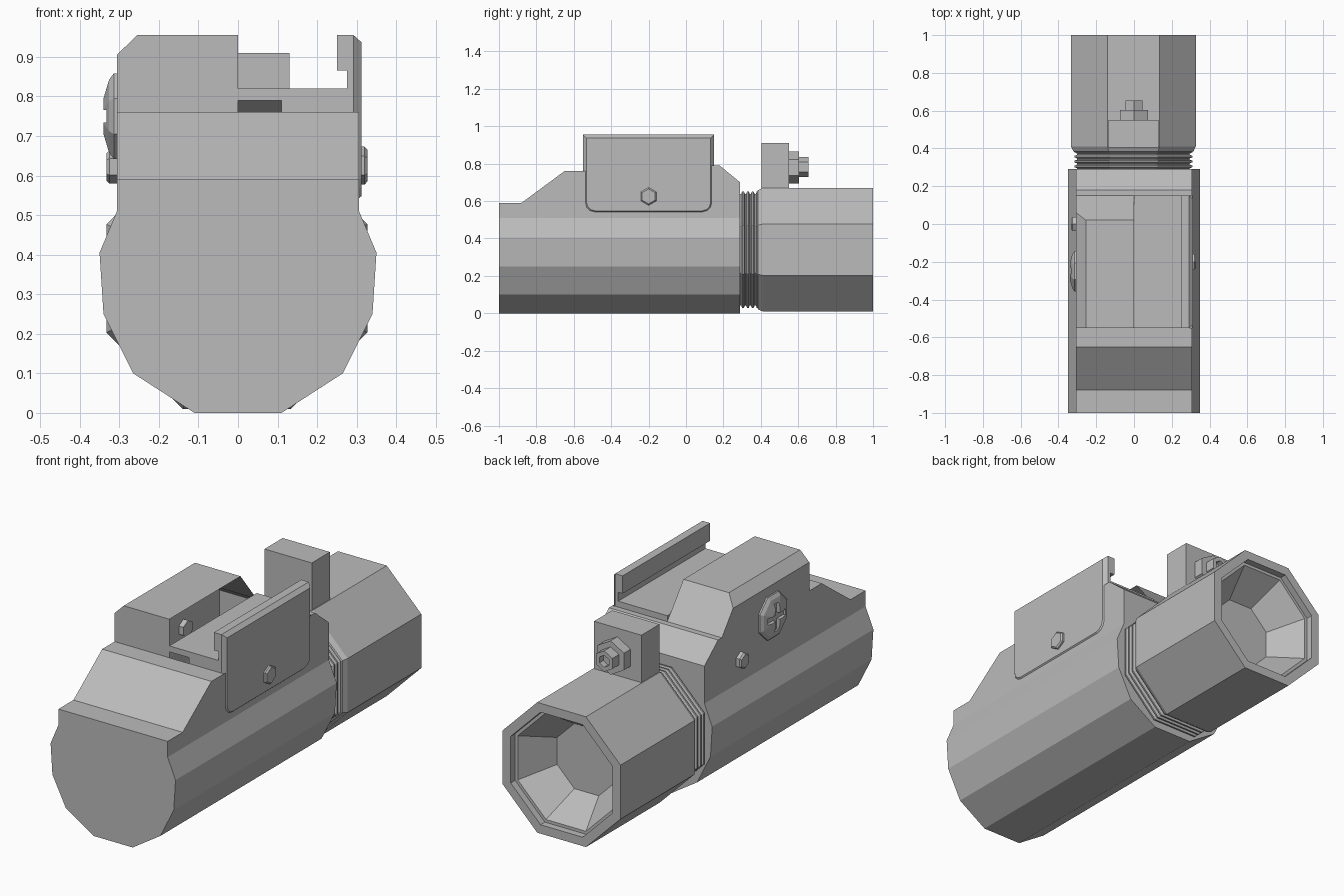
import bpy, bmesh
from math import sin, cos, pi

cube = bpy.data.objects.get("Cube")
if cube:
    bpy.data.objects.remove(cube, do_unlink=True)

grey = bpy.data.materials.new("plain_grey")
grey.use_nodes = True
grey.diffuse_color = (0.5, 0.5, 0.5, 1)
grey.node_tree.nodes["Principled BSDF"].inputs["Base Color"].default_value = (0.5, 0.5, 0.5, 1)


def build(name, polygons):
    """Make an object from polygons given as lists of points."""
    bm = bmesh.new()
    for poly in polygons:
        bm.faces.new([bm.verts.new(p) for p in poly])
    bmesh.ops.remove_doubles(bm, verts=bm.verts, dist=0.0005)
    bmesh.ops.recalc_face_normals(bm, faces=bm.faces)
    mesh = bpy.data.meshes.new(name)
    bm.to_mesh(mesh)
    bm.free()
    mesh.materials.append(grey)
    obj = bpy.data.objects.new(name, mesh)
    bpy.context.scene.collection.objects.link(obj)
    return obj


def loft(name, loops):
    """Skin a row of equal loops and cap both ends."""
    polys = [loops[0], loops[-1]]
    for a, b in zip(loops, loops[1:]):
        for i in range(len(a)):
            j = (i + 1) % len(a)
            polys.append([a[i], a[j], b[j], b[i]])
    return build(name, polys)


def box(name, x, y, z):
    return loft(name, [[(x[0], y[0], h), (x[1], y[0], h), (x[1], y[1], h), (x[0], y[1], h)] for h in z])


def turned(name, axis, sides, centre, profile, flat_top=False):
    """Turn a (radius, position) profile; flat_top measures radius to the flats."""
    u0, z0 = centre
    phase = pi / sides if flat_top else 0
    grow = 1 / cos(pi / sides) if flat_top else 1
    loops = []
    for r, t in profile:
        loop = []
        for i in range(sides):
            a = phase + 2 * pi * i / sides
            u, z = u0 + r * grow * sin(a), z0 + r * grow * cos(a)
            loop.append((u, t, z) if axis == "y" else (t, u, z))
        loops.append(loop)
    return loft(name, loops)


# Body shell: faceted belly, flat cheeks and stepped roof, open under the hood
FRONT, BACK, W = -1.0, 0.29, 0.306
half = [(0.11, 0), (0.265, 0.1), (0.34, 0.25), (0.35, 0.405), (W, 0.51)]
belly = [(-x, z) for x, z in reversed(half)] + half
nose = [(FRONT, 0.59), (-0.88, 0.59), (-0.65, 0.76), (-0.55, 0.76)]
tail = [(0.15, 0.79), (0.18, 0.79), (BACK, 0.70)]
hood_edge = [(-0.55, 0.905), (0.06, 0.905)]
polys = []
for (xa, za), (xb, zb) in zip(belly, belly[1:]):
    polys.append([(xa, FRONT, za), (xb, FRONT, zb), (xb, BACK, zb), (xa, BACK, za)])
for y, top in ((FRONT, 0.59), (BACK, 0.70)):
    polys.append([(x, y, z) for x, z in belly + [(W, top), (-W, top)]])
for x, middle in ((W, []), (-W, hood_edge)):
    outline = [(FRONT, 0.51)] + nose + middle + tail + [(BACK, 0.51)]
    polys.append([(x, y, z) for y, z in outline])
for run in (nose, tail):
    for (ya, za), (yb, zb) in zip(run, run[1:]):
        polys.append([(-W, ya, za), (W, ya, za), (W, yb, zb), (-W, yb, zb)])
build("body", polys)

# Hood: chamfered half cover with a sloped back, open toward the channel
C = -0.255
build("hood", [
    [(-W, -0.55, 0.76), (-W, -0.55, 0.905), (C, -0.55, 0.955), (0, -0.55, 0.955), (0, -0.55, 0.76)],
    [(-W, -0.55, 0.905), (-W, 0.06, 0.905), (C, 0.02, 0.955), (C, -0.55, 0.955)],
    [(C, -0.55, 0.955), (C, 0.02, 0.955), (0, 0.02, 0.955), (0, -0.55, 0.955)],
    [(-W, 0.06, 0.905), (C, 0.02, 0.955), (0, 0.02, 0.955), (0, 0.15, 0.79), (-W, 0.15, 0.79)],
])

# Channel floor
box("channel_floor", (0, 0.28), (-0.55, 0.15), (0.79, 0.82))
box("channel_support", (0.11, 0.28), (-0.55, 0.15), (0.70, 0.79))


# Side clamp plate with rounded lower corners and a bevelled rim
def plate_outline(x, inset):
    y0, y1, z0, z1 = -0.55 + inset, 0.15 - inset, 0.53 + inset, 0.955 - inset
    r = 0.055 - inset / 2
    loop = [(x, y0, z1)]
    for cy, start in ((y0 + r, pi), (y1 - r, 1.5 * pi)):
        for k in range(4):
            a = start + k * pi / 6
            loop.append((x, cy + r * cos(a), z0 + r + r * sin(a)))
    return loop + [(x, y1, z1)]


loft("clamp_plate", [plate_outline(0.275, 0), plate_outline(0.292, 0), plate_outline(0.312, 0.018)])
box("clamp_lip", (0.25, 0.277), (-0.55, 0.15), (0.865, 0.955))

# Side bolts
turned("plate_bolt", "x", 6, (-0.2, 0.625), [(0.048, 0.30), (0.048, 0.32), (0.04, 0.327)])
turned("body_bolt", "x", 6, (0, 0.622), [(0.042, -0.28), (0.042, -0.325), (0.034, -0.333)])

# Battery knob with a cross slot
knob = turned("side_knob", "x", 8, (-0.25, 0.75),
              [(0.108, -0.30), (0.108, -0.314), (0.092, -0.326), (0.045, -0.34)], True)
for dy, dz in ((0.07, 0.016), (0.016, 0.07)):
    cutter = box("slot_cutter", (-0.36, -0.322), (-0.25 - dy, -0.25 + dy), (0.75 - dz, 0.75 + dz))
    cutter.hide_render = True
    cutter.hide_set(True)
    cut = knob.modifiers.new("slot", "BOOLEAN")
    cut.operation = "DIFFERENCE"
    cut.object = cutter
    bpy.context.view_layer.objects.active = knob
    bpy.ops.object.modifier_apply(modifier=cut.name)
    bpy.data.objects.remove(cutter, do_unlink=True)

# Ribbed neck
HEAD = (-0.003, 0.34)
ribs = [(0.298, 0.27)]
for i in range(4):
    y = 0.295 + i * 0.026
    ribs += [(0.298, y), (0.312, y + 0.006), (0.312, y + 0.014), (0.298, y + 0.02)]
turned("ribbed_neck", "y", 8, HEAD, ribs + [(0.298, 0.42)], True)

# Eight-sided head with a hollow reflector
turned("lamp_head", "y", 8, HEAD, [
    (0.30, 0.375), (0.318, 0.385), (0.33, 0.41), (0.33, 1.0), (0.285, 1.0),
    (0.285, 0.965), (0.27, 0.965), (0.165, 0.80)], True)

# Rear clamp block with stacked nut and socket screw
box("rear_block", (-0.135, 0.13), (0.405, 0.55), (0.60, 0.91))
turned("rear_nut", "y", 6, (0, 0.78), [(0.086, 0.54), (0.086, 0.603)])
turned("rear_screw", "y", 6, (0, 0.782), [(0.053, 0.59), (0.053, 0.655), (0.03, 0.655), (0.03, 0.625)])
